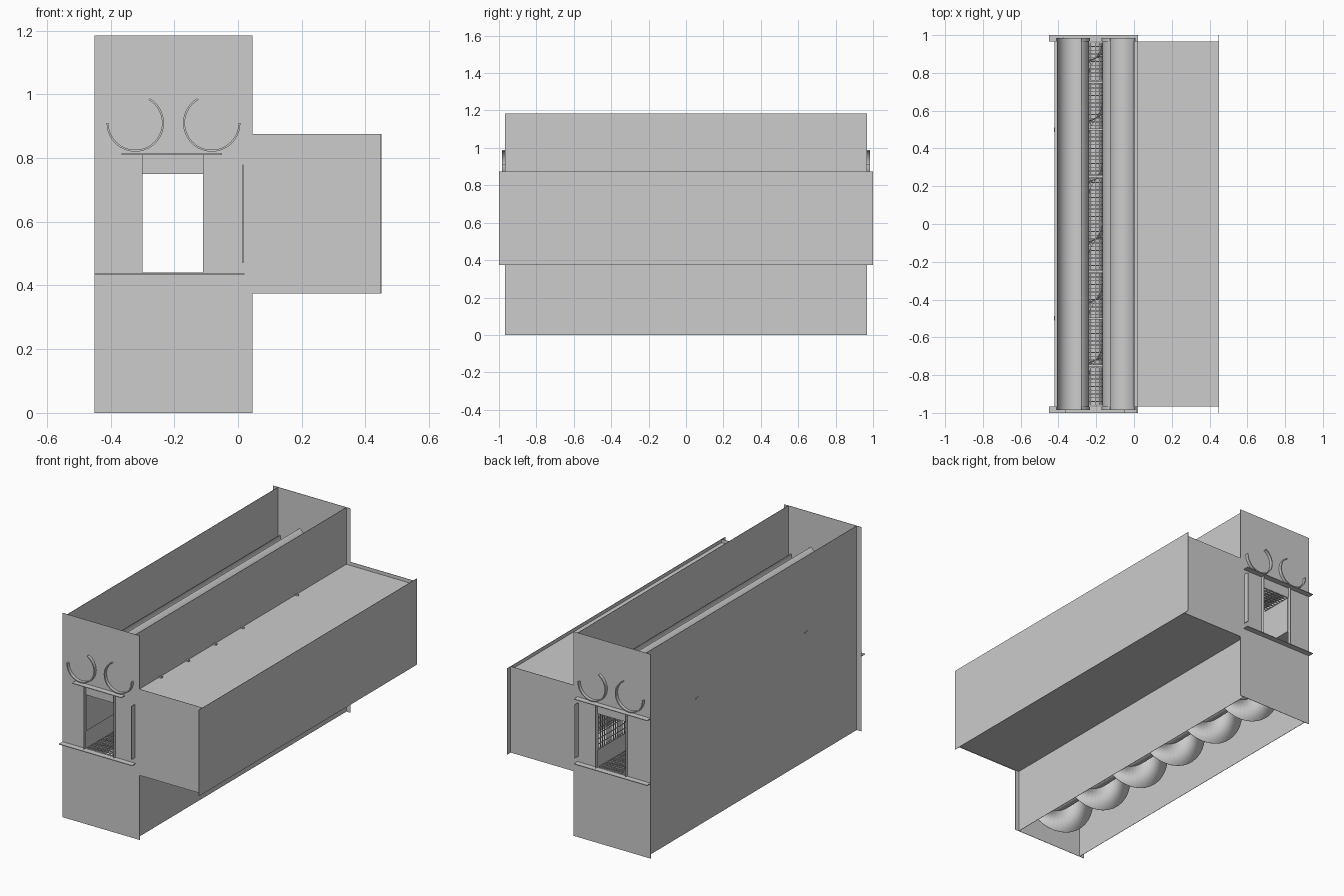
import bpy, bmesh, math

cube = bpy.data.objects.get("Cube")
if cube:
    bpy.data.objects.remove(cube, do_unlink=True)

grey = bpy.data.materials.new("plain grey")
grey.use_nodes = True
COLOUR = (0.604, 0.604, 0.604, 1)
grey.diffuse_color = COLOUR
for node in grey.node_tree.nodes:
    if node.type == 'BSDF_PRINCIPLED':
        node.inputs["Base Color"].default_value = COLOUR

END = 0.967            # outer face of the end plates
T = 0.002              # sheet thickness
LEFT, RIGHT = -0.42, 0.02
MID = -0.2025          # centre line of the tall housing
TOP = 1.185


def finish(name, bm, smooth=False):
    bmesh.ops.recalc_face_normals(bm, faces=bm.faces)
    mesh = bpy.data.meshes.new(name)
    bm.to_mesh(mesh)
    bm.free()
    mesh.materials.append(grey)
    ob = bpy.data.objects.new(name, mesh)
    bpy.context.scene.collection.objects.link(ob)
    if smooth:
        bpy.ops.object.select_all(action='DESELECT')
        ob.select_set(True)
        bpy.context.view_layer.objects.active = ob
        bpy.ops.object.shade_smooth_by_angle()
    return ob


def boxes(name, items):
    """One object made of boxes given as (x0, x1, y0, y1, z0, z1)."""
    bm = bmesh.new()
    for x0, x1, y0, y1, z0, z1 in items:
        verts = bmesh.ops.create_cube(bm, size=1)["verts"]
        for v in verts:
            v.co.x = x1 if v.co.x > 0 else x0
            v.co.y = y1 if v.co.y > 0 else y0
            v.co.z = z1 if v.co.z > 0 else z0
    return finish(name, bm)


def arc_channel(name, cx, cz, r0, r1, a0, a1, y0, y1, steps=28):
    """Curved strip around the y direction, between two angles in degrees."""
    bm = bmesh.new()
    rows = []
    for i in range(steps + 1):
        a = math.radians(a0 + (a1 - a0) * i / steps)
        rows.append([bm.verts.new((cx + r * math.cos(a), y, cz + r * math.sin(a)))
                     for r, y in ((r0, y0), (r1, y0), (r1, y1), (r0, y1))])
    for a, b in zip(rows, rows[1:]):
        for k in range(4):
            n = (k + 1) % 4
            bm.faces.new((a[k], a[n], b[n], b[k]))
    bm.faces.new(rows[0])
    bm.faces.new(rows[-1])
    return finish(name, bm, True)


def y_span(side, near, far):
    return sorted((side * near, side * far))


# Tall housing side walls, open at top and bottom
boxes("left_wall", [(LEFT, LEFT + T, -END, END, 0, TOP)])
boxes("right_wall", [(RIGHT - T, RIGHT, -END, END, 0, TOP)])

# Window limits shared by the end plates and the cage
WX0, WX1, WZ0, WZ1 = -0.3, -0.11, 0.44, 0.75
PX0, PX1 = -0.45, 0.045

# Trough centres, radii and open angles
TROUGH_Z, TROUGH_R, RIM = 0.91, 0.084, 0.09
TROUGHS = (("left", MID - 0.12, 180, 420), ("right", MID + 0.12, 120, 360))

for side, label in ((-1, "front"), (1, "back")):
    # End plate with window opening
    y0, y1 = y_span(side, END - T, END)
    boxes(label + "_end_plate", [
        (PX0, PX1, y0, y1, 0, WZ0), (PX0, PX1, y0, y1, WZ1, TOP),
        (PX0, WX0, y0, y1, WZ0, WZ1), (WX1, PX1, y0, y1, WZ0, WZ1)])

    # Thin door rails, window flanges and latch strip
    r0, r1 = y_span(side, END, 1)
    top_x = (-0.365, -0.05) if side < 0 else (PX0, RIGHT)
    boxes(label + "_door_rails", [
        (PX0, RIGHT, r0, r1, WZ0 - 0.006, WZ0 - 0.002),
        (*top_x, r0, r1, 0.81, 0.814)])
    p0, p1 = y_span(side, END, 0.985)
    boxes(label + "_window_flanges",
          [(x - T, x, p0, p1, WZ0, 0.81) for x in (WX0, WX1 + T)])
    boxes(label + "_latch_strip", [(0.014, 0.017, r0, r1, 0.47, 0.78)])

    # Collars where the troughs meet the end plate
    for where, cx, a0, a1 in TROUGHS:
        arc_channel(f"{label}_{where}_collar", cx, TROUGH_Z, TROUGH_R, RIM, a0, a1, p0, p1)

    # End plate of the side box
    boxes(label + "_box_end", [(RIGHT, 0.45, y0, y1, 0.375, 0.875)])

# Long curved troughs
for where, cx, a0, a1 in TROUGHS:
    arc_channel(where + "_trough", cx, TROUGH_Z, TROUGH_R - T, TROUGH_R, a0, a1, -END, END)

# Side box: outer wall, recessed cover and floor
boxes("box_outer_wall", [(0.45 - T, 0.45, -1, 1, 0.375, 0.875)])
boxes("box_cover", [(RIGHT, 0.45 - T, -END, END, 0.853, 0.855)])
boxes("box_floor", [(RIGHT, 0.45 - T, -END, END, 0.378, 0.38)])
boxes("wall_tabs", [(RIGHT, 0.038, y - 0.006, y + 0.006, 0.855, 0.862)
                    for y in (-0.75, -0.5, -0.25, 0, 0.5)])
boxes("hanger_tabs", [(LEFT - 0.004, LEFT, y - 0.012, y + 0.012, 0.742, 0.75)
                      for y in (-0.5, 0.5)])

# Wire cage between the end windows
W = 0.002
CAGE = 0.96
rungs = [0.02 * i - CAGE for i in range(97)]
for label, z in (("cage_roof", WZ1 + W), ("cage_floor", WZ0 - W)):
    wires = [(WX0, WX1, y - W, y + W, z - W, z + W) for y in rungs]
    wires += [(x - W, x + W, -CAGE, CAGE, z - W, z + W)
              for x in (WX0 + (WX1 - WX0) * i / 8 for i in range(9))]
    boxes(label, wires)
LEDGE = 0.54
x = WX1 + W
side_wires = [(x - W, x + W, y - W, y + W, LEDGE, WZ1) for y in rungs]
side_wires += [(x - W, x + W, -CAGE, CAGE, z - W, z + W)
               for z in (LEDGE + 0.03 * i for i in range(8))]
boxes("cage_side", side_wires)
boxes("cage_back_panel", [(WX0 - T, WX0, -CAGE, CAGE, LEDGE, WZ1)])
boxes("cage_ledges", [(LEFT, WX0, -END, END, LEDGE - T, LEDGE),
                      (WX1, RIGHT, -END, END, LEDGE - T, LEDGE)])
boxes("cage_cross_bars", [(WX0, WX1, y - 0.006, y + 0.006, WZ1 + 0.004, WZ1 + 0.016)
                          for y in (0.25 * i for i in range(-3, 4))])

# Screw conveyor in the bottom
AUGER_Z, AUGER_R, SHAFT_R, TURNS = 0.21, 0.17, 0.035, 6
bm = bmesh.new()
steps = TURNS * 32
pairs = []
for i in range(steps + 1):
    a = -2 * math.pi * TURNS * i / steps
    y = CAGE * (2 * i / steps - 1)
    pairs.append([bm.verts.new((MID + r * math.cos(a), y, AUGER_Z + r * math.sin(a)))
                  for r in (SHAFT_R, AUGER_R)])
for a, b in zip(pairs, pairs[1:]):
    bm.faces.new((a[0], a[1], b[1], b[0]))
flight = finish("auger_flight", bm, True)
solid = flight.modifiers.new("thickness", 'SOLIDIFY')
solid.thickness = T

bm = bmesh.new()
bmesh.ops.create_cone(bm, cap_ends=True, segments=24, radius1=SHAFT_R, radius2=SHAFT_R, depth=2 * CAGE)
shaft = finish("auger_shaft", bm, True)
shaft.rotation_euler.x = math.pi / 2
shaft.location = (MID, 0, AUGER_Z)
